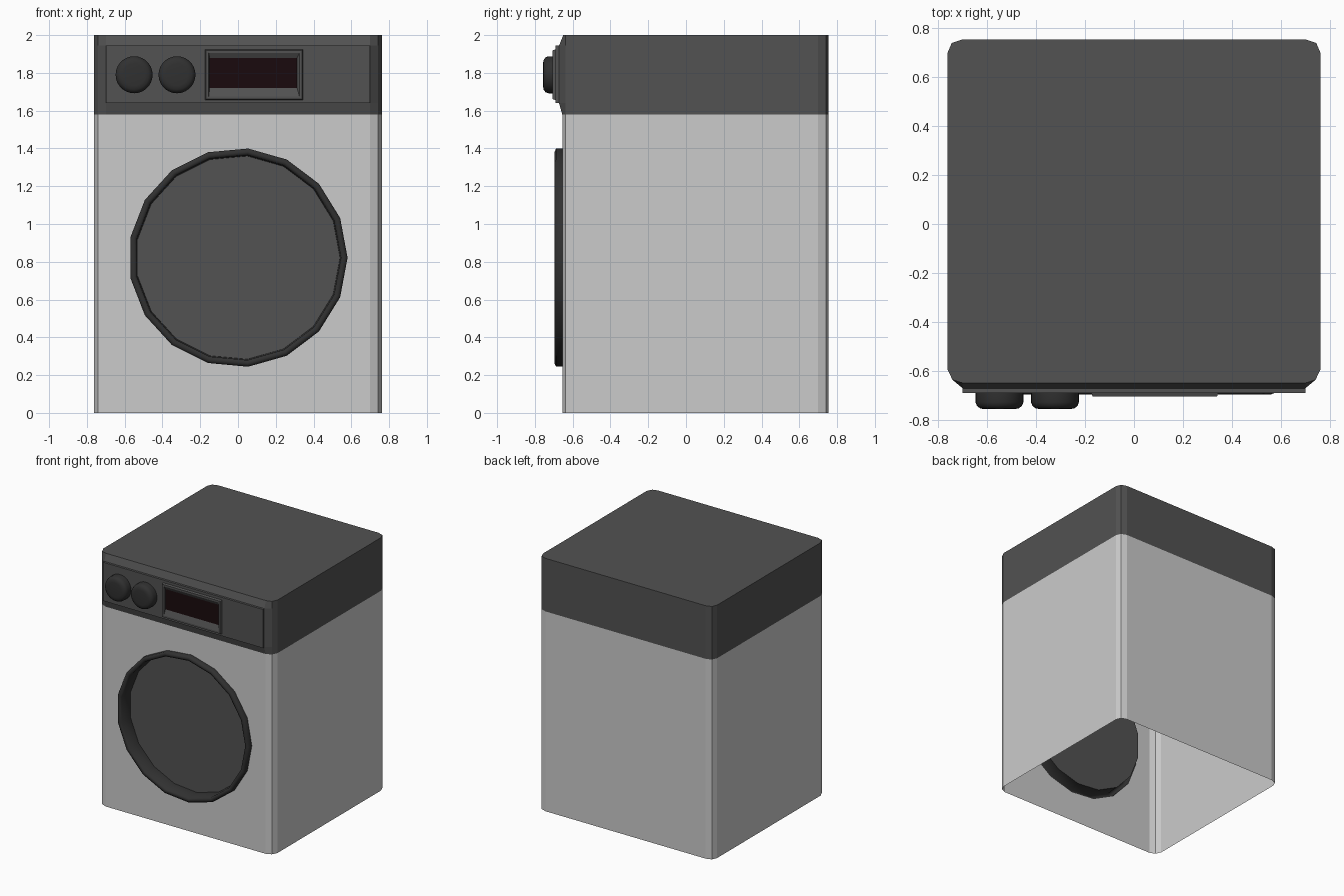
import bpy, bmesh, math

if "Cube" in bpy.data.objects:
    bpy.data.objects.remove(bpy.data.objects["Cube"])


def material(name, rgb):
    m = bpy.data.materials.new(name)
    m.diffuse_color = (*rgb, 1)
    m.use_nodes = True
    m.node_tree.nodes["Principled BSDF"].inputs["Base Color"].default_value = m.diffuse_color
    return m


DARK = material("dark_grey", (0.085, 0.085, 0.085))
BLACK = material("black_plastic", (0.03, 0.03, 0.03))
GLASS = material("display_glass", (0.010, 0.003, 0.004))


def finish(name, bm, mat=None, smooth=None):
    bmesh.ops.recalc_face_normals(bm, faces=bm.faces)
    me = bpy.data.meshes.new(name)
    bm.to_mesh(me)
    bm.free()
    ob = bpy.data.objects.new(name, me)
    bpy.context.collection.objects.link(ob)
    if mat:
        me.materials.append(mat)
    if smooth:
        bpy.ops.object.select_all(action='DESELECT')
        ob.select_set(True)
        bpy.context.view_layer.objects.active = ob
        bpy.ops.object.shade_smooth_by_angle(angle=math.radians(smooth))
    return ob


def loft(loops, cap=False, skip=()):
    """Join closed loops of points with quads; optionally cap the last loop."""
    bm = bmesh.new()
    rows = [[bm.verts.new(p) for p in loop] for loop in loops]
    n = len(rows[0])
    for a, b in zip(rows, rows[1:]):
        for i in range(n):
            if i not in skip:
                j = (i + 1) % n
                bm.faces.new((a[i], a[j], b[j], b[i]))
    if cap:
        bm.faces.new(rows[-1])
    return bm, rows


def circle(cx, cz, r, y, n):
    return [(cx + r * math.cos(2 * math.pi * i / n), y,
             cz + r * math.sin(2 * math.pi * i / n)) for i in range(n)]


def rect(x0, x1, z0, z1, y, inset=0):
    x0, x1, z0, z1 = x0 + inset, x1 - inset, z0 + inset, z1 - inset
    return [(x0, y, z0), (x1, y, z0), (x1, y, z1), (x0, y, z1)]


def plan(z, front):
    """Cabinet outline with chamfered corners; edge 0 is the front."""
    right = [(0.70, front), (0.742, -0.637), (0.762, -0.595),
             (0.762, 0.70), (0.745, 0.74), (0.70, 0.755)]
    left = [(-x, y) for x, y in reversed(right)]
    pts = [left[-1]] + right + left[:-1]
    return [(x, y, z) for x, y in pts]


DOOR_Z, SIDES, SPLIT = 0.822, 17, 1.58

# Hollow cabinet, open below, with the door hole in its front
bm, rows = loft([plan(0, -0.655), plan(SPLIT, -0.655)], skip=(0,))
hole = [bm.verts.new(p) for p in circle(0, DOOR_Z, 0.58, -0.655, SIDES)]
edges = [bm.edges.new((hole[i], hole[(i + 1) % SIDES])) for i in range(SIDES)]
edges += [bm.edges.new((rows[0][0], rows[0][1])),
          bm.edges.new((rows[1][0], rows[1][1])),
          bm.edges.get((rows[0][0], rows[1][0])),
          bm.edges.get((rows[0][1], rows[1][1]))]
bmesh.ops.triangle_fill(bm, edges=edges, use_beauty=True)
finish("cabinet", bm)

# Dark top section with a bulging front
bm, _ = loft([plan(SPLIT, -0.655), plan(1.64, -0.672),
              plan(1.945, -0.672), plan(2.0, -0.65)], cap=True)
finish("top_section", bm, DARK)

# Control panel plate
P = (-0.70, 0.70, 1.64, 1.945)
bm, _ = loft([rect(*P, -0.67), rect(*P, -0.69)], cap=True)
finish("control_panel", bm, DARK)

# Display frame with sloped inner lip, and the display
F = (-0.175, 0.345, 1.655, 1.925)
bm, _ = loft([rect(*F, -0.688), rect(*F, -0.706, 0.006),
              rect(*F, -0.706, 0.02),
              rect(-0.15, 0.313, 1.72, 1.88, -0.692)])
finish("display_frame", bm, DARK)
bm, _ = loft([rect(-0.15, 0.313, 1.72, 1.88, -0.692)], cap=True)
finish("display", bm, GLASS)

# Knobs
for name, x in (("knob_left", -0.55), ("knob_right", -0.323)):
    prof = [(0.098, -0.688), (0.098, -0.728), (0.092, -0.744),
            (0.078, -0.754), (0.058, -0.757)]
    bm, _ = loft([circle(x, 1.79, r, y, 28) for r, y in prof], cap=True)
    finish(name, bm, BLACK, 50)

# Door ring reaching inward, and the recessed door panel
prof = [(0.58, -0.655), (0.58, -0.688), (0.562, -0.696),
        (0.545, -0.688), (0.54, -0.585)]
bm, _ = loft([circle(0, DOOR_Z, r, y, SIDES) for r, y in prof])
finish("door_ring", bm, BLACK, 100)
bm, _ = loft([circle(0, DOOR_Z, 0.54, -0.585, SIDES)], cap=True)
finish("door_panel", bm, DARK)
